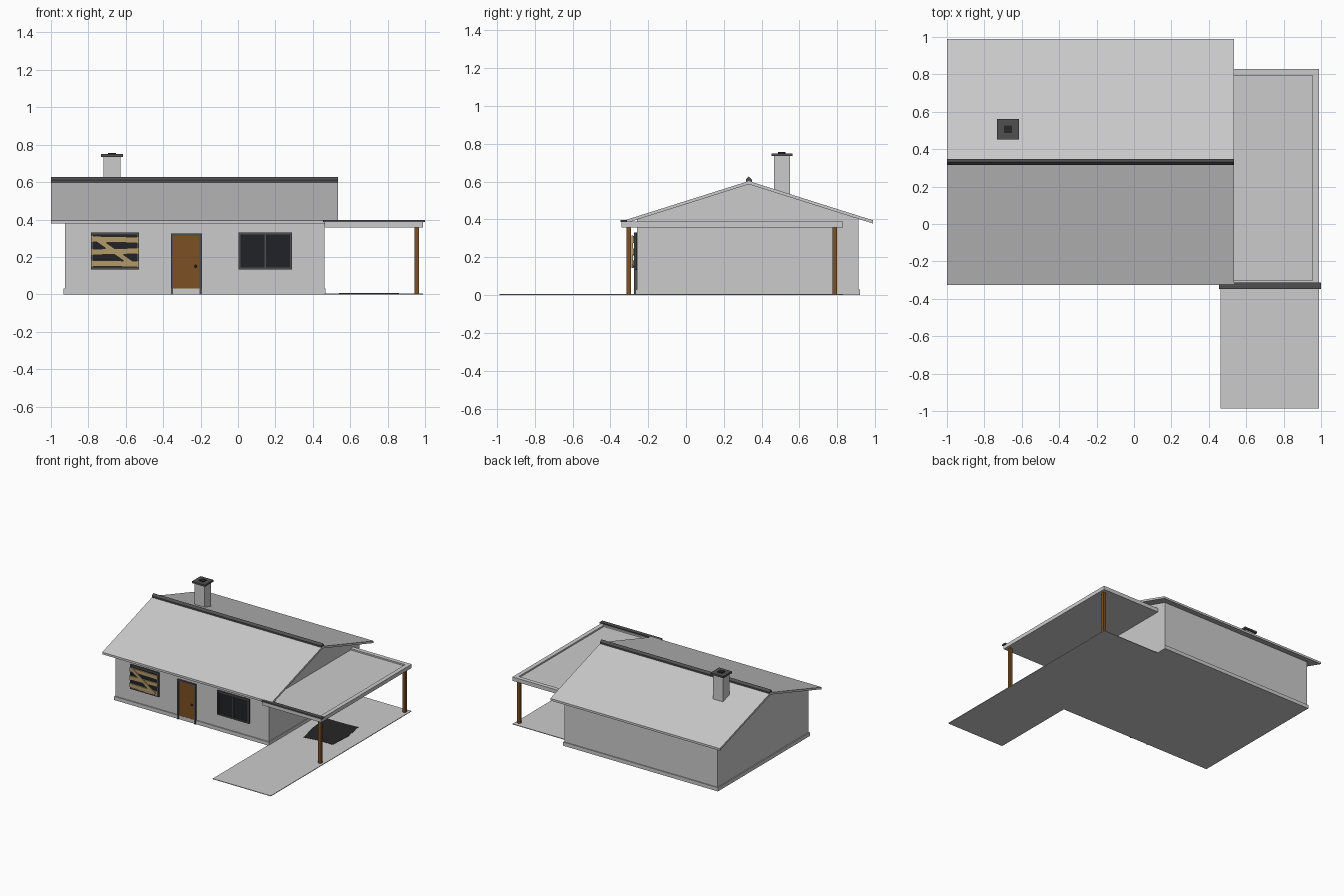
import bpy, bmesh, math

if "Cube" in bpy.data.objects:
    bpy.data.objects.remove(bpy.data.objects["Cube"])


def mat(name, r, g, b):
    m = bpy.data.materials.new(name)
    m.diffuse_color = (r, g, b, 1)
    m.use_nodes = True
    m.node_tree.nodes["Principled BSDF"].inputs["Base Color"].default_value = m.diffuse_color
    return m


WOOD = mat("brown_wood", 0.20, 0.08, 0.018)
PLANK = mat("tan_plank", 0.45, 0.33, 0.15)
GLASS = mat("dark_glass", 0.014, 0.016, 0.02)
TRIM = mat("dark_trim", 0.08, 0.08, 0.08)
BLACK = mat("black", 0.02, 0.02, 0.02)


def finish(name, bm, m):
    bmesh.ops.recalc_face_normals(bm, faces=bm.faces)
    me = bpy.data.meshes.new(name)
    bm.to_mesh(me)
    bm.free()
    ob = bpy.data.objects.new(name, me)
    bpy.context.collection.objects.link(ob)
    if m:
        me.materials.append(m)
    return ob


def box(name, x, y, z, m=None, tilt=0):
    """Box from (min, max) ranges, tilted about its own y axis."""
    bm = bmesh.new()
    bmesh.ops.create_cube(bm, size=1)
    for v in bm.verts:
        v.co.x *= x[1] - x[0]
        v.co.y *= y[1] - y[0]
        v.co.z *= z[1] - z[0]
    ob = finish(name, bm, m)
    ob.location = [(a + b) / 2 for a, b in (x, y, z)]
    ob.rotation_euler.y = tilt
    return ob


def extrude(name, pts, vec, m=None):
    """Extrude a planar outline along a vector."""
    bm = bmesh.new()
    f = bm.faces.new([bm.verts.new(p) for p in pts])
    r = bmesh.ops.extrude_face_region(bm, geom=[f])
    # keep the start face as a cap
    new = [v for v in r["geom"] if isinstance(v, bmesh.types.BMVert)]
    bmesh.ops.translate(bm, verts=new, vec=vec)
    if f.is_valid is False:
        bmesh.ops.holes_fill(bm, edges=bm.edges)
    return finish(name, bm, m)


def profile_x(name, yz, x0, x1, m=None):
    return extrude(name, [(x0, y, z) for y, z in yz], (x1 - x0, 0, 0), m)


# House body and plinth
RY, RZ, SL, T = 0.332, 0.603, 0.316, 0.017
top = lambda y: RZ - SL * abs(y - RY)
W0, W1 = -0.26, 0.912
profile_x("house_walls", [(W0, 0), (W1, 0), (W1, top(W1) - T), (RY, RZ - T),
                          (W0, top(W0) - T)], -0.925, 0.462)
box("plinth", (-0.933, 0.468), (-0.268, 0.92), (0, 0.03))

# Gable roof and ridge cap
E0, E1 = -0.326, 0.99
profile_x("main_roof", [(E0, top(E0) - T), (RY, RZ - T), (E1, top(E1) - T),
                        (E1, top(E1)), (RY, RZ), (E0, top(E0))], -1, 0.535)
profile_x("ridge_cap", [(RY - 0.016, 0.596), (RY + 0.016, 0.596), (RY + 0.016, 0.61),
                        (RY, 0.627), (RY - 0.016, 0.61)], -1, 0.535, TRIM)

# Chimney
CX, CY = -0.674, 0.507
for name, r, z, m in (("chimney_stack", 0.045, (0.5, 0.737), None),
                      ("chimney_cap", 0.058, (0.735, 0.75), TRIM),
                      ("chimney_flue", 0.021, (0.74, 0.756), BLACK)):
    box(name, (CX - r, CX + r), (CY - r * 0.95, CY + r * 0.95), z, m)


# Windows: glass with a frame around it
def window(name, x0, x1, z0, z1, mullion):
    t = 0.011
    box(name + "_glass", (x0, x1), (-0.266, -0.255), (z0, z1), GLASS)
    y = (-0.274, -0.255)
    for i, z in enumerate((z0, z1 - t)):
        box(f"{name}_rail_{i}", (x0, x1), y, (z, z + t), TRIM)
    for i, x in enumerate((x0, x1 - t)):
        box(f"{name}_stile_{i}", (x, x + t), y, (z0, z1), TRIM)
    if mullion:
        c = (x0 + x1) / 2
        box(name + "_mullion", (c - 0.004, c + 0.004), y, (z0, z1), TRIM)


window("left_window", -0.786, -0.528, 0.133, 0.331, False)
window("right_window", 0.002, 0.29, 0.133, 0.331, True)

# Planks nailed over the left window
for i, (z, a) in enumerate(((0.293, 0.02), (0.229, -0.02), (0.164, 0.015))):
    box(f"window_plank_{i}", (-0.784, -0.532), (-0.281, -0.272), (z - 0.016, z + 0.016), PLANK, a)
box("diagonal_plank", (-0.79, -0.53), (-0.287, -0.28), (0.216, 0.242), PLANK, math.radians(35))

# Front door
box("door_panel", (-0.348, -0.204), (-0.267, -0.255), (0.02, 0.316), WOOD)
for i, x in enumerate((-0.359, -0.205)):
    box(f"door_jamb_{i}", (x, x + 0.012), (-0.275, -0.255), (0, 0.325), TRIM)
box("door_head", (-0.359, -0.193), (-0.275, -0.255), (0.312, 0.325), TRIM)
bm = bmesh.new()
bmesh.ops.create_uvsphere(bm, u_segments=10, v_segments=6, radius=0.008)
knob = finish("door_knob", bm, BLACK)
knob.location = (-0.226, -0.273, 0.15)

# Carport roof: slab with raised edges and a front fascia
box("carport_slab", (0.462, 0.99), (-0.312, 0.83), (0.357, 0.376))
box("carport_side_rim", (0.955, 0.99), (-0.312, 0.83), (0.357, 0.388))
box("carport_back_rim", (0.462, 0.956), (0.795, 0.83), (0.357, 0.388))
box("carport_front_rim", (0.462, 0.99), (-0.34, -0.303), (0.357, 0.388))
box("carport_fascia", (0.455, 1.0), (-0.347, -0.312), (0.386, 0.397), TRIM)

# Carport posts
for name, y in (("front_post", -0.302), ("back_post", 0.786)):
    box(name, (0.945, 0.969), (y - 0.012, y + 0.012), (0.004, 0.36), WOOD)

# Driveway with a dark stain
box("driveway", (0.462, 0.988), (-0.987, 0.83), (0, 0.005))
extrude("driveway_stain", [(x, y, 0.004) for x, y in (
    (0.60, -0.01), (0.72, 0.01), (0.85, 0.01), (0.86, 0.2), (0.83, 0.37),
    (0.68, 0.36), (0.54, 0.36), (0.56, 0.16))], (0, 0, 0.003), BLACK)
